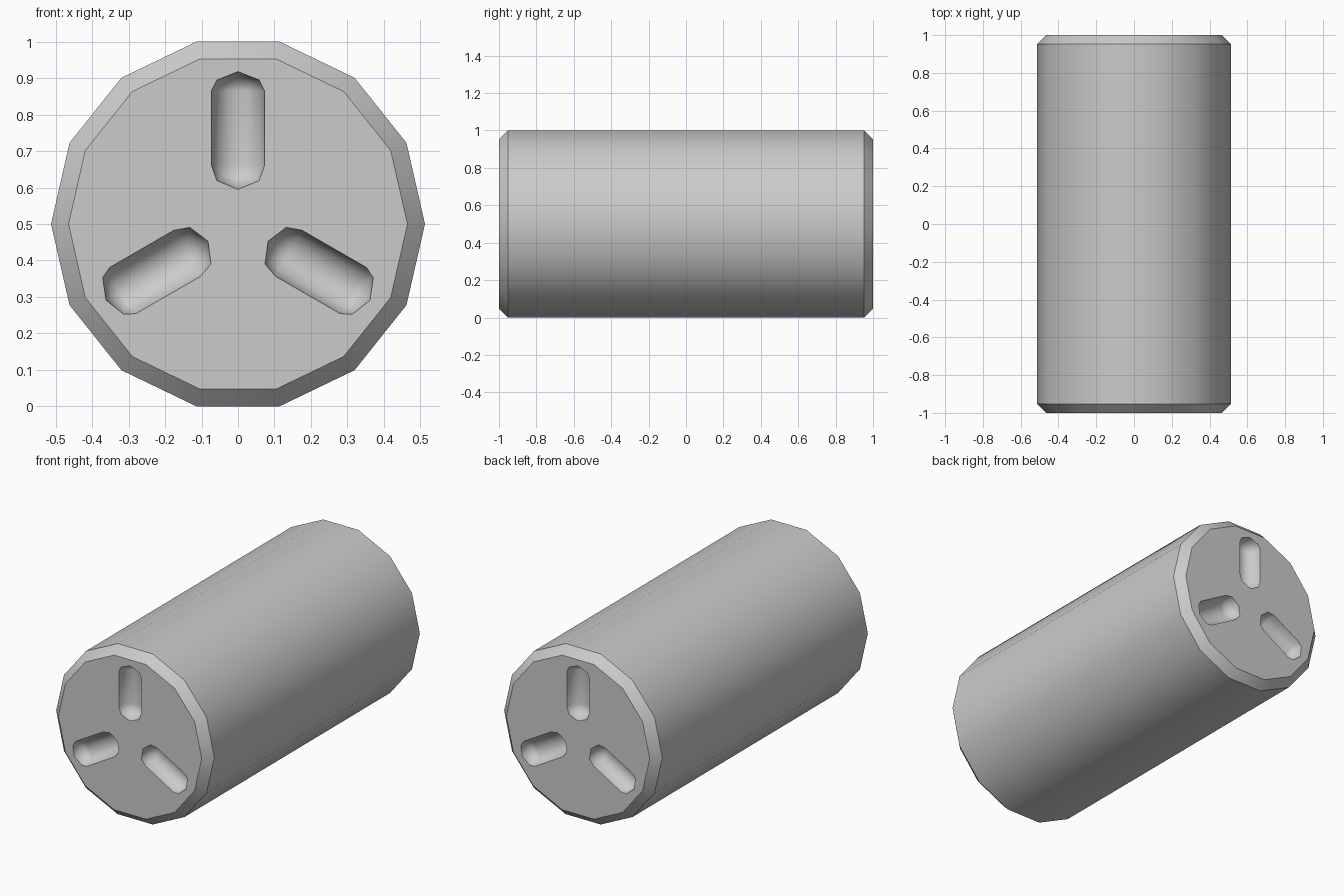
import bpy
import bmesh
from math import sin, cos, pi, radians
from mathutils import Matrix, Vector

cube = bpy.data.objects.get("Cube")
if cube:
    bpy.data.objects.remove(cube, do_unlink=True)

SIDES = 14
RADIUS = 0.5 / cos(pi / SIDES)
CHAMFER = 0.048
CENTRE_Z = 0.5
SLOT_LOW, SLOT_HIGH = 0.161, 0.365   # spine of each slot, measured from the axis
SLOT_DEPTH = 0.073
SLOT_STEPS = 4

grey = bpy.data.materials.new("grey")
grey.use_nodes = True
colour = (0.6, 0.6, 0.6, 1)
grey.diffuse_color = colour
grey.node_tree.nodes["Principled BSDF"].inputs["Base Color"].default_value = colour

bm = bmesh.new()


def ring(points):
    return [bm.verts.new(p) for p in points]


def bridge(a, b):
    for i in range(len(a)):
        j = (i + 1) % len(a)
        bm.faces.new((a[i], a[j], b[j], b[i]))


def loop_edges(loop):
    """Edges round a closed loop, marked sharp."""
    edges = []
    for i, v in enumerate(loop):
        e = bm.edges.get((v, loop[i - 1])) or bm.edges.new((v, loop[i - 1]))
        e.smooth = False
        edges.append(e)
    return edges


def body_ring(radius, y):
    return ring([(radius * cos(2 * pi * i / SIDES), y,
                  CENTRE_Z + radius * sin(2 * pi * i / SIDES)) for i in range(SIDES)])


def slot(end, turn):
    """Round-bottomed slot sunk into one end; returns its rim."""
    spin = Matrix.Rotation(turn, 3, 'Y')
    low = [(-0.073, 0), (-0.058, -0.042), (0, -0.066), (0.058, -0.042), (0.073, 0)]
    high = [(0.073, 0), (0.058, 0.03), (0, 0.053), (-0.058, 0.03), (-0.073, 0)]
    outline = [(x, z, SLOT_LOW) for x, z in low] + [(x, z, SLOT_HIGH) for x, z in high]
    loops = []
    for k in range(SLOT_STEPS + 1):
        a = pi / 2 * k / SLOT_STEPS
        y = end * (1 - SLOT_DEPTH * sin(a))
        loops.append(ring([spin @ Vector((x * cos(a), y, base + z * cos(a)))
                           + Vector((0, 0, CENTRE_Z)) for x, z, base in outline]))
    for a, b in zip(loops, loops[1:]):
        bridge(a, b)
    return loops[0]


# Barrel and the chamfers at both ends
shoulders = {end: body_ring(RADIUS, end * 0.952) for end in (-1, 1)}
bridge(shoulders[-1], shoulders[1])
for end in (-1, 1):
    cap = body_ring(RADIUS - CHAMFER, end)
    bridge(shoulders[end], cap)
    loop_edges(shoulders[end])
    # Flat end pierced by three slots
    border = loop_edges(cap)
    for i in range(3):
        border += loop_edges(slot(end, radians(120 * i)))
    bmesh.ops.triangle_fill(bm, edges=border, use_beauty=True, normal=(0, end, 0))

bmesh.ops.remove_doubles(bm, verts=bm.verts[:], dist=0.0005)
bmesh.ops.recalc_face_normals(bm, faces=bm.faces[:])
for f in bm.faces:
    f.smooth = True

mesh = bpy.data.meshes.new("slotted_cylinder")
bm.to_mesh(mesh)
bm.free()
mesh.materials.append(grey)
body = bpy.data.objects.new("slotted_cylinder", mesh)
bpy.context.collection.objects.link(body)
